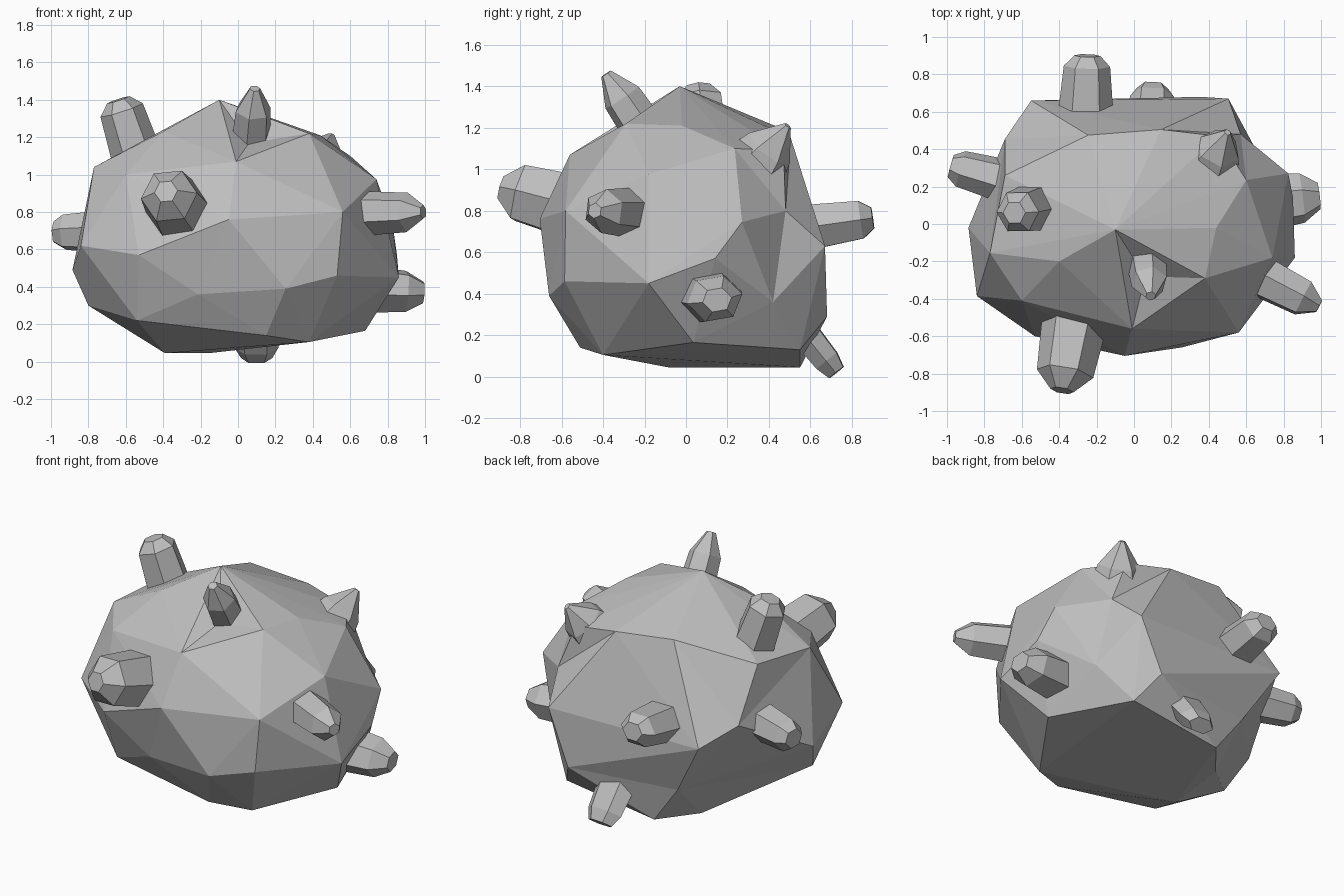
import bpy, bmesh, math
from mathutils import Vector

if "Cube" in bpy.data.objects:
    bpy.data.objects.remove(bpy.data.objects["Cube"])

stone = bpy.data.materials.new("grey stone")
stone.diffuse_color = (0.52, 0.52, 0.52, 1)
stone.use_nodes = True
stone.node_tree.nodes["Principled BSDF"].inputs["Base Color"].default_value = stone.diffuse_color


def finish(bm, name):
    bmesh.ops.recalc_face_normals(bm, faces=bm.faces)
    me = bpy.data.meshes.new(name)
    bm.to_mesh(me)
    bm.free()
    me.materials.append(stone)
    ob = bpy.data.objects.new(name, me)
    bpy.context.collection.objects.link(ob)
    return ob


# Boulder: faceted hull around corner points, plus a few dented corners
upper = [(-.10, -.03, 1.40), (-.40, -.20, 1.23), (-.01, -.56, 1.07), (.38, -.29, 1.22),
         (.44, -.02, 1.21), (.60, .235, 1.10), (.74, -.18, .975), (.825, .27, .745),
         (.56, -.58, .80), (-.05, -.705, .76), (-.77, -.155, 1.04), (-.60, -.41, 1.0),
         (-.69, .26, 1.07), (-.245, .475, 1.19), (.145, .505, 1.15), (-.40, .15, 1.22),
         (-.55, .66, .64), (.505, .67, .63), (.45, .47, 1.09)]
lower = [(-.84, -.385, .62), (-.53, -.60, .57), (-.885, -.02, .49), (-.80, -.14, .30),
         (-.54, -.45, .22), (.255, -.66, .39), (.53, -.585, .46), (.86, -.18, .45),
         (.85, .14, .57), (.64, .42, .36), (.68, .035, .165), (.38, -.40, .105),
         (.15, -.51, .14), (-.39, -.085, .045), (-.34, .33, .05), (-.16, .55, .045),
         (.46, .55, .13), (.36, .68, .29)]
# each dent: point, and how far to push it out while the hull is made
dents = [((-.215, -.585, .36), 1.05), ((.57, .48, .80), 1.15), ((.06, -.28, 1.17), 1.13),
         ((-.69, .455, .75), 1.06), ((-.34, .57, .29), 1.1)]
centre = Vector((0, 0, .65))
bm = bmesh.new()
for p in upper + lower:
    bm.verts.new(p)
pushed = []
for p, k in dents:
    v = bm.verts.new(centre + (Vector(p) - centre) * k)
    pushed.append((v, Vector(p)))
bmesh.ops.convex_hull(bm, input=bm.verts[:])
for v, p in pushed:
    v.co = p
loose = [v for v in bm.verts if not v.link_faces]
bmesh.ops.delete(bm, geom=loose, context='VERTS')
finish(bm, "boulder")


# Crystal: six-sided tapered shaft with a bevelled flat tip
def crystal(name, base, tip, r, shoulder=.85, end=.4, roll=0.0, at=.78, flat=1.0):
    base, tip = Vector(base), Vector(tip)
    axis = tip - base
    rot = axis.to_track_quat('Z', 'Y')
    bm = bmesh.new()
    rings = []
    for t, k in ((0, 1), (at, shoulder), (1, end)):
        ring = []
        for i in range(6):
            a = math.tau * i / 6 + roll
            off = Vector((math.cos(a) * r * k, math.sin(a) * r * k * flat, 0))
            ring.append(bm.verts.new(base + axis * t + rot @ off))
        rings.append(ring)
    for lo, hi in zip(rings, rings[1:]):
        for i in range(6):
            j = (i + 1) % 6
            bm.faces.new((lo[i], lo[j], hi[j], hi[i]))
    bm.faces.new(rings[0][::-1])
    bm.faces.new(rings[-1])
    finish(bm, name)


crystal("crystal_top_left", (-.52, .09, 1.03), (-.64, .06, 1.40), .14, .85, .45, .3, .85)
crystal("crystal_top_front", (.06, -.13, 1.08), (.09, -.385, 1.46), .115, .85, .25, .2, .7)
crystal("crystal_front", (-.31, -.48, .80), (-.385, -.89, .91), .18, .85, .35, .1)
crystal("crystal_right_front", (.60, -.24, .79), (.99, -.44, .80), .125, .85, .3, .4)
crystal("crystal_right_low", (.66, .11, .39), (.99, .15, .37), .16, .85, .45, 1.25, .72, .85)
crystal("crystal_top_right", (.38, .27, .94), (.50, .49, 1.21), .19, .65, .1, 0, .6)
crystal("crystal_back", (-.26, .52, .71), (-.25, .90, .765), .155, .8, .45, 0, .85, .85)
crystal("crystal_back_low", (.09, .50, .30), (.10, .725, .02), .14, .85, .6, 0, .8, .6)
crystal("crystal_left", (-.62, .21, .70), (-.98, .31, .69), .125, .8, .5, .2, .85)
